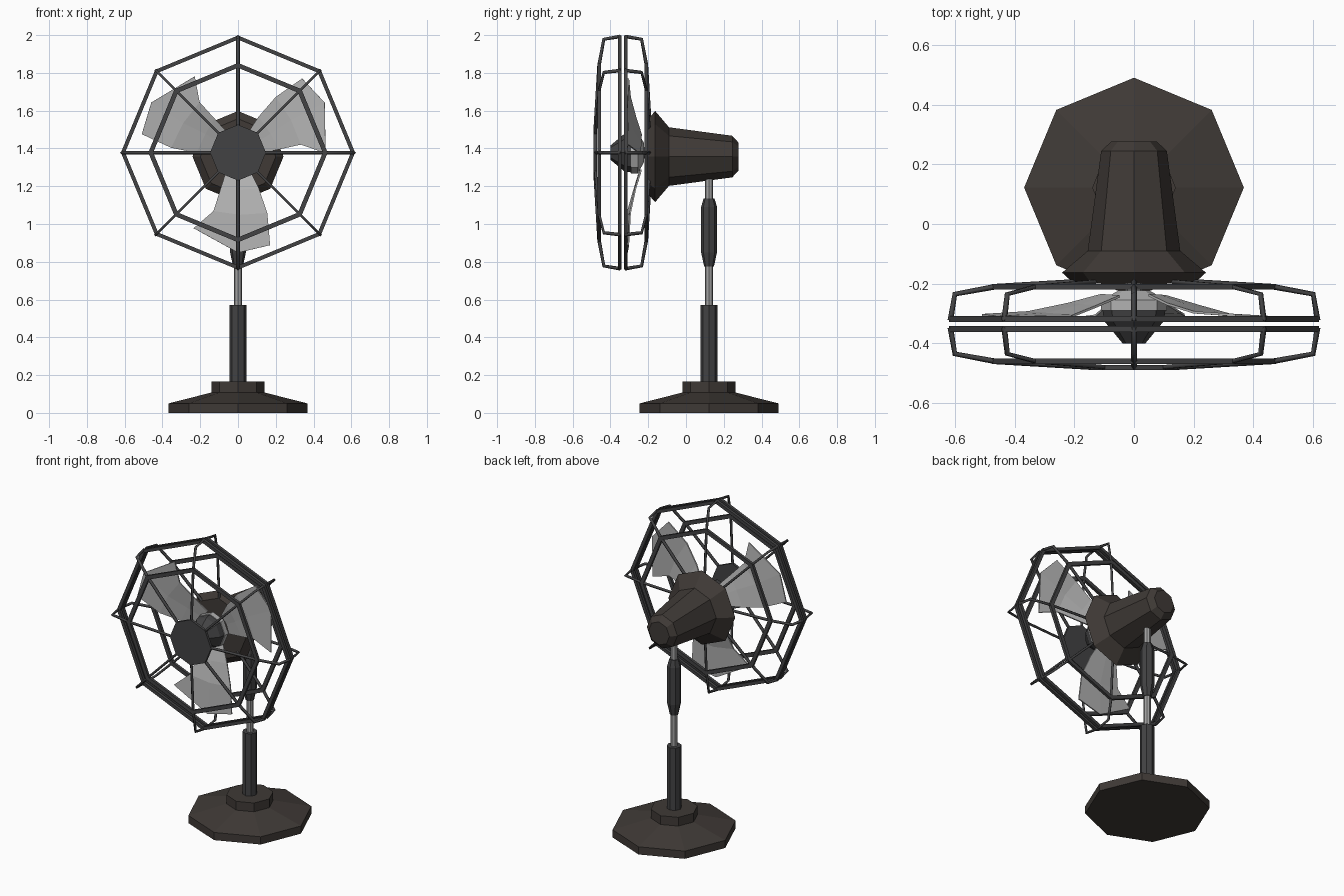
import bpy, bmesh
from math import sin, cos, pi, radians
from mathutils import Matrix, Vector

if "Cube" in bpy.data.objects:
    bpy.data.objects.remove(bpy.data.objects["Cube"])

SIDES = 8
CAGE_Z = 1.378      # cage and blade axis height
MOTOR_Z = 1.357     # motor axis height
MID_Y = -0.335      # middle plane of the cage
POLE_Y = 0.122


def material(name, rgb):
    m = bpy.data.materials.new(name)
    m.diffuse_color = (*rgb, 1)
    m.use_nodes = True
    m.node_tree.nodes["Principled BSDF"].inputs["Base Color"].default_value = m.diffuse_color
    return m


BROWN = material("brown_plastic", (0.05, 0.042, 0.037))
DARK = material("dark_metal", (0.055, 0.055, 0.057))
STEEL = material("steel", (0.36, 0.36, 0.36))
PALE = material("pale_blade", (0.45, 0.45, 0.45))


def add_mesh(name, bm, mat):
    bmesh.ops.recalc_face_normals(bm, faces=bm.faces)
    me = bpy.data.meshes.new(name)
    bm.to_mesh(me)
    bm.free()
    me.materials.append(mat)
    ob = bpy.data.objects.new(name, me)
    bpy.context.collection.objects.link(ob)
    return ob


def lathe(name, profile, mat, axis="Z", centre=0.0, closed=False):
    """Turn (radius, position) points into an eight-sided solid or ring."""
    bm = bmesh.new()
    rings = []
    for r, t in profile:
        ring = []
        for i in range(SIDES):
            a = 2 * pi * i / SIDES
            if axis == "Z":
                co = (r * sin(a), POLE_Y + r * cos(a), t)
            else:
                co = (r * sin(a), t, centre + r * cos(a))
            ring.append(bm.verts.new(co))
        rings.append(ring)
    pairs = list(zip(rings, rings[1:]))
    if closed:
        pairs.append((rings[-1], rings[0]))
    else:
        bm.faces.new(rings[0])
        bm.faces.new(rings[-1])
    for a, b in pairs:
        for i in range(SIDES):
            j = (i + 1) % SIDES
            bm.faces.new((a[i], a[j], b[j], b[i]))
    return add_mesh(name, bm, mat)


def cage_ring(name, r, y, w, d):
    lathe(name, [(r - w, y - d), (r, y - d), (r, y + d), (r - w, y + d)],
          DARK, "Y", CAGE_Z, True)


# Base and stand
lathe("base", [(0.368, 0), (0.368, 0.05), (0.14, 0.108), (0.14, 0.165)], BROWN)
lathe("lower_pole", [(0.044, 0.16), (0.044, 0.57)], DARK)
lathe("inner_pole", [(0.021, 0.56), (0.021, 1.27)], STEEL)
lathe("height_grip", [(0.026, 0.775), (0.042, 0.85), (0.042, 1.09), (0.029, 1.135)], DARK)

# Motor housing
lathe("motor_housing", [(0.20, -0.2), (0.241, -0.163), (0.155, -0.09),
                        (0.11, 0.245), (0.075, 0.277)], BROWN, "Y", MOTOR_Z)

# Blade hub and the pale collar behind it
lathe("hub", [(0.038, -0.40), (0.10, -0.325), (0.105, -0.29)], DARK, "Y", CAGE_Z)
lathe("blade_collar", [(0.11, -0.29), (0.11, -0.255), (0.05, -0.222)], PALE, "Y", CAGE_Z)
lathe("motor_shaft", [(0.03, -0.24), (0.03, -0.19)], STEEL, "Y", CAGE_Z)

# Three cupped blades: rows of left, middle, right (x, distance from axis)
ROWS = [[(-0.06, 0.09), (0, 0.10), (0.06, 0.09)],
        [(-0.095, 0.20), (0, 0.20), (0.11, 0.19)],
        [(-0.13, 0.31), (0.01, 0.33), (0.155, 0.32)],
        [(-0.235, 0.40), (0.0, 0.53), (0.17, 0.49)]]
DEPTH = [-0.24, -0.272, -0.302, -0.312]
for k in range(3):
    bm = bmesh.new()
    turn = Matrix.Rotation(radians(120 * k), 4, "Y")
    grid = [[bm.verts.new(turn @ Vector((x, y + 0.04 * x, -d)) + Vector((0, 0, CAGE_Z)))
             for x, d in row] for row, y in zip(ROWS, DEPTH)]
    for a, b in zip(grid, grid[1:]):
        for i in range(2):
            bm.faces.new((a[i], a[i + 1], b[i + 1], b[i]))
    blade = add_mesh(f"blade_{k + 1}", bm, PALE)
    solid = blade.modifiers.new("thickness", "SOLIDIFY")
    solid.thickness = 0.008
    solid.offset = 0

# Cage, front half and mirrored back half
for side, s in (("front", -1), ("back", 1)):
    cage_ring(f"{side}_rim", 0.62, MID_Y + s * 0.0165, 0.022, 0.0095)
    cage_ring(f"{side}_inner_ring", 0.475, MID_Y + s * 0.125, 0.026, 0.009)
    cu = bpy.data.curves.new(f"{side}_spokes", "CURVE")
    cu.dimensions = "3D"
    cu.bevel_depth = 0.0095
    cu.bevel_resolution = 0
    cu.use_fill_caps = True
    path = [(0.615, 0.012), (0.6, 0.1), (0.465, 0.125), (0.13, 0.145)]
    for i in range(SIDES):
        a = 2 * pi * i / SIDES
        sp = cu.splines.new("POLY")
        sp.points.add(len(path) - 1)
        for p, (r, d) in zip(sp.points, path):
            p.co = (r * sin(a), MID_Y + s * d, CAGE_Z + r * cos(a), 1)
    cu.materials.append(DARK)
    bpy.context.collection.objects.link(bpy.data.objects.new(f"{side}_spokes", cu))

# Plain disc at the cage front
lathe("front_disc", [(0.148, -0.489), (0.148, -0.472)], DARK, "Y", CAGE_Z)
